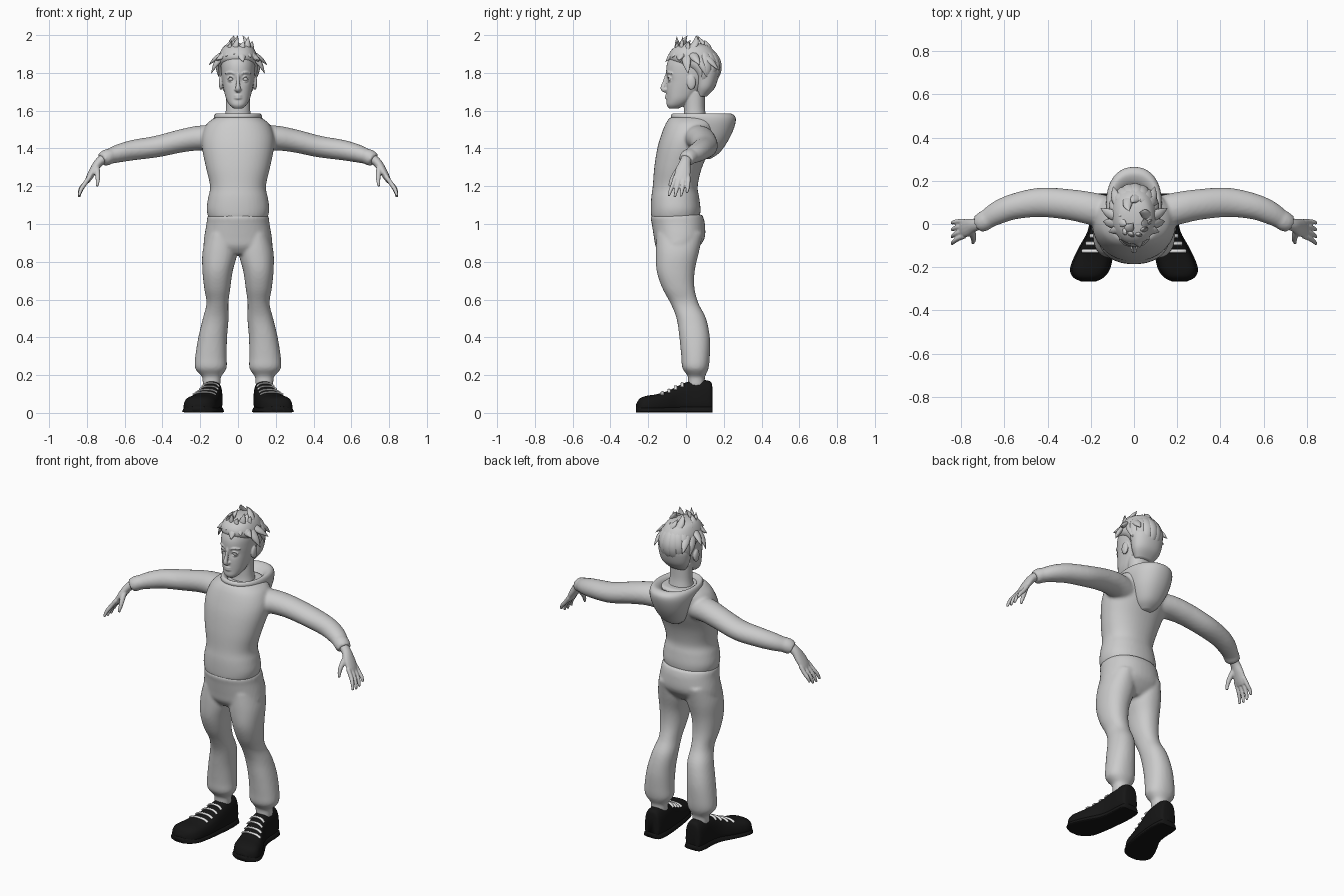
import bpy, bmesh
from math import sin, cos, pi, radians, copysign, exp
from mathutils import Vector

if "Cube" in bpy.data.objects:
    bpy.data.objects.remove(bpy.data.objects["Cube"])


def material(name, value):
    m = bpy.data.materials.new(name)
    m.use_nodes = True
    col = (value, value, value, 1)
    m.diffuse_color = col
    m.node_tree.nodes["Principled BSDF"].inputs["Base Color"].default_value = col
    return m


GREY = material("pale_grey", 0.6)
BLACK = material("shoe_black", 0.008)
WHITE = material("lace_white", 0.85)


def spline(keys, n):
    """Smooth interpolation through a list of equal-length tuples."""
    out = []
    last = len(keys) - 1
    for i in range(last):
        quad = keys[max(i - 1, 0)], keys[i], keys[i + 1], keys[min(i + 2, last)]
        for k in range(n):
            t = k / n
            out.append([b + 0.5 * t * (c - a + t * (2*a - 5*b + 4*c - d + t * (3*(b - c) + d - a)))
                        for a, b, c, d in zip(*quad)])
    out.append(list(keys[-1]))
    return out


def outline(sides, power=2.0):
    """Unit superellipse."""
    def bend(v):
        return copysign(abs(v) ** (2 / power), v)
    return [(bend(cos(2 * pi * i / sides)), bend(sin(2 * pi * i / sides))) for i in range(sides)]


def skin(bm, rings):
    rows = [[bm.verts.new(p) for p in ring] for ring in rings]
    n = len(rows[0])
    for lo, hi in zip(rows, rows[1:]):
        for i in range(n):
            j = (i + 1) % n
            bm.faces.new((lo[i], lo[j], hi[j], hi[i]))
    bm.faces.new(rows[0][::-1])
    bm.faces.new(rows[-1])


def stack(bm, keys, side=1, sides=40, power=2.2):
    """Horizontal sections: height, front y, back y, half width, centre x."""
    keys = [k if len(k) == 5 else (*k, 0) for k in keys]
    shape = outline(sides, power)
    skin(bm, [[Vector((side * (cx + w * c), (f + b) / 2 + (b - f) / 2 * s, z)) for c, s in shape]
              for z, f, b, w, cx in spline(keys, 5)])


def tube(bm, keys, side=1, ref=(0, 1, 0), sides=14, n=5):
    """Sections across a path: x, y, z, thickness radius, width radius."""
    path = spline(keys, n)
    mid = [Vector(p[:3]) for p in path]
    rings = []
    for i, p in enumerate(path):
        along = mid[min(i + 1, len(mid) - 1)] - mid[max(i - 1, 0)]
        u = along.cross(Vector(ref)).normalized()
        v = u.cross(along).normalized()
        ring = [mid[i] + u * p[3] * c + v * p[4] * s for c, s in outline(sides)]
        rings.append([Vector((side * q.x, q.y, q.z)) for q in ring])
    skin(bm, rings)


def ball(bm, centre, radii):
    made = bmesh.ops.create_uvsphere(bm, u_segments=20, v_segments=12, radius=1)["verts"]
    for v in made:
        v.co = Vector(centre) + Vector([a * r for a, r in zip(v.co, radii)])


def finish(name, bm, mat, voxel=0, rounds=3):
    bmesh.ops.recalc_face_normals(bm, faces=bm.faces)
    mesh = bpy.data.meshes.new(name)
    bm.to_mesh(mesh)
    bm.free()
    mesh.materials.append(mat)
    mesh.shade_smooth()
    ob = bpy.data.objects.new(name, mesh)
    bpy.context.collection.objects.link(ob)
    if voxel:
        r = ob.modifiers.new("fuse", "REMESH")
        r.mode, r.voxel_size, r.use_smooth_shade = "VOXEL", voxel, True
        s = ob.modifiers.new("soften", "SMOOTH")
        s.factor, s.iterations = 0.5, rounds


BOTH = ((1, "left"), (-1, "right"))

# Jumper: torso, sleeves and cuffs
bm = bmesh.new()
stack(bm, [(1.025, -.17, .06, .145), (1.035, -.183, .072, .157), (1.08, -.186, .077, .166),
           (1.14, -.184, .07, .158), (1.2, -.176, .062, .148), (1.3, -.168, .085, .17),
           (1.4, -.152, .13, .19), (1.47, -.132, .155, .19), (1.53, -.108, .16, .165),
           (1.565, -.085, .15, .12)])
for s, _ in BOTH:
    tube(bm, [(.1, .05, 1.45, .07, .075), (.2, .072, 1.455, .066, .075), (.3, .09, 1.44, .061, .071),
              (.43, .1, 1.41, .057, .068), (.55, .082, 1.392, .054, .06), (.63, .052, 1.374, .048, .054),
              (.69, .016, 1.354, .038, .043)], s, sides=24)
    tube(bm, [(.68, .022, 1.36, .041, .046), (.7, .01, 1.35, .042, .046),
              (.72, .0, 1.338, .037, .041)], s, sides=24)
finish("jumper", bm, GREY, .009, 4)

# Hood lying open on the shoulders
bm = bmesh.new()
stack(bm, [(1.345, .06, .13, .03), (1.38, .03, .18, .07), (1.45, 0, .228, .105), (1.52, -.05, .258, .125),
           (1.565, -.08, .262, .128), (1.585, -.07, .235, .116), (1.575, -.05, .2, .095),
           (1.55, -.03, .17, .08)])
finish("hood", bm, GREY)

# Trousers
bm = bmesh.new()
stack(bm, [(1.05, -.178, .085, .153), (1.035, -.187, .092, .163), (1, -.181, .1, .167), (.93, -.17, .1, .179),
           (.88, -.16, .07, .18), (.84, -.13, .03, .15)])
for s, _ in BOTH:
    stack(bm, [(.95, -.155, .09, .075, .09), (.85, -.16, .068, .092, .096), (.75, -.155, .046, .08, .108),
               (.66, -.125, .045, .069, .11), (.58, -.082, .066, .058, .109), (.5, -.05, .106, .068, .118),
               (.4, -.035, .126, .076, .134), (.3, -.025, .126, .083, .143), (.24, -.02, .12, .084, .144),
               (.208, 0, .108, .064, .142), (.19, .01, .1, .05, .14), (.14, .01, .1, .046, .14)], s)
finish("trousers", bm, GREY, .009, 3)

# Shoes, soles and laces: y, centre x, half width, height
last = [(.14, .138, .03, .13), (.13, .138, .05, .164), (.08, .138, .058, .172), (.02, .14, .058, .166),
        (-.04, .15, .062, .142), (-.1, .17, .075, .113), (-.16, .19, .085, .096), (-.21, .204, .086, .088),
        (-.245, .21, .066, .074), (-.264, .21, .03, .045)]


def shoe_point(sec, c, s, side):
    y, cx, w, h = sec
    up = (s + 1) / 2
    return Vector((side * (cx + w * c * (1.06 - .2 * up)), y, .002 + h * up))


for s, word in BOTH:
    sections = spline(last, 5)
    bm = bmesh.new()
    skin(bm, [[shoe_point(q, c, t, s) for c, t in outline(36, 2.9)] for q in sections])
    skin(bm, [[shoe_point((y * 1.005, cx, w + .005, .032), c, t, s) for c, t in outline(36, 6)]
              for y, cx, w, h in sections])
    finish(word + "_shoe", bm, BLACK)

    bm = bmesh.new()
    for y in (-.02, -.055, -.09, -.125):
        near = min(sections, key=lambda q: abs(q[0] - y))
        sec = (y, near[1], near[2] + .003, near[3] + .003)
        arc = [p for p in outline(36, 2.9)[4:15]]
        tube(bm, [(*shoe_point(sec, c, t, 1), .005, .009) for c, t in arc], s, sides=8, n=2)
    finish(word + "_laces", bm, WHITE)

# Hands: palm, fingers and thumb
for s, word in BOTH:
    bm = bmesh.new()
    tube(bm, [(.69, .008, 1.362, .026, .029), (.735, -.004, 1.328, .024, .03), (.765, -.015, 1.285, .021, .041),
              (.788, -.022, 1.245, .017, .042), (.8, -.025, 1.222, .011, .037)], s)
    for i in range(4):
        off = (i - 1.5) * .023
        drop = (.006, 0, .003, .022)[i]
        tube(bm, [(.785, off - .022, 1.25, .012, .012), (.812, off * 1.15 - .028, 1.212, .012, .011),
                  (.832, off * 1.3 - .036, 1.178 + drop / 2, .011, .01),
                  (.842, off * 1.4 - .044, 1.142 + drop, .007, .007)], s)
    tube(bm, [(.75, -.02, 1.31, .016, .016), (.745, -.05, 1.275, .015, .015),
              (.742, -.073, 1.238, .012, .012), (.746, -.088, 1.2, .007, .008)], s)
    finish(word + "_hand", bm, GREY, .005, 2)

# Head: skull with eye sockets, neck, nose, lips, brows, lids and ears
bm = bmesh.new()
stack(bm, [(1.612, -.09, -.04, .024), (1.63, -.102, 0, .045), (1.66, -.102, .04, .062), (1.7, -.103, .08, .073),
           (1.75, -.102, .12, .083), (1.8, -.105, .15, .089), (1.85, -.1, .16, .09), (1.9, -.075, .145, .08),
           (1.94, -.03, .1, .045)], sides=72)
for v in bm.verts:
    if v.co.y < 0:
        d = Vector((abs(v.co.x) - .037, v.co.z - 1.768)).length
        v.co.y += .013 * exp(-(d / .019) ** 2)
stack(bm, [(1.54, -.02, .115, .075), (1.58, -.012, .105, .067), (1.62, -.01, .1, .064), (1.7, -.01, .1, .064)])
tube(bm, [(0, -.095, 1.8, .008, .012), (0, -.112, 1.75, .009, .012), (0, -.122, 1.716, .014, .013),
          (0, -.1, 1.703, .012, .01)])
for z, r in ((1.68, .007), (1.668, .008)):
    tube(bm, [(-.027, -.092, z - .002, .003, .004), (0, -.104, z, r, r), (.027, -.092, z - .002, .003, .004)])
for s, _ in BOTH:
    ball(bm, (s * .011, -.105, 1.712), (.009, .01, .008))
    ball(bm, (s * .09, .028, 1.748), (.012, .024, .038))
    tube(bm, [(.014, -.1, 1.794, .005, .005), (.04, -.094, 1.803, .006, .007), (.066, -.072, 1.797, .004, .005)], s)
    tube(bm, [(.018, -.089, 1.766, .004, .004), (.037, -.094, 1.781, .005, .005), (.058, -.08, 1.769, .004, .004)], s)
    tube(bm, [(.02, -.088, 1.762, .003, .003), (.037, -.09, 1.753, .004, .004), (.056, -.08, 1.762, .003, .003)], s)
finish("head", bm, GREY, .004, 2)

bm = bmesh.new()
for s, _ in BOTH:
    ball(bm, (s * .037, -.077, 1.767), (.017, .016, .014))
finish("eyes", bm, GREY)

# Hair: a close cap and swept locks laid over it
bm = bmesh.new()
stack(bm, [(1.675, .055, .11, .055), (1.72, .048, .152, .085), (1.78, .04, .172, .098), (1.82, 0, .176, .103),
           (1.86, -.08, .172, .104), (1.9, -.09, .16, .098), (1.94, -.055, .125, .075), (1.955, 0, .08, .04)])
finish("hair_cap", bm, GREY)


def on_head(turn, rise, scale):
    a, e = radians(turn), radians(rise)
    return Vector((.105 * cos(e) * sin(a) * scale, .04 - .13 * cos(e) * cos(a) * scale,
                   1.83 + .115 * sin(e) * scale))


def lock(bm, turns, rises, scales, r):
    """Tapered lock from root to tip; turn 0 is the front."""
    keys = []
    for k in range(5):
        t = k / 4
        p = on_head(turns[0] + (turns[1] - turns[0]) * t, rises[0] + (rises[1] - rises[0]) * t,
                    scales[0] + (scales[1] - scales[0]) * t ** 2)
        width = max(r * (.75 + t - 1.72 * t ** 3), .001)
        keys.append((*p, width * .6, width))
    root, tip = Vector(keys[0][:3]), Vector(keys[-1][:3])
    tube(bm, keys, ref=(tip - root).cross(root - Vector((0, .04, 1.83))).normalized(), sides=10, n=4)


bm = bmesh.new()
for k in range(7):                       # back of the head
    lock(bm, (128 + 15 * k, 122 + 19 * k), (62, -62 + 6 * (k % 2)), (.98, 1.03), .033)
for s, _ in BOTH:                        # sides
    for k in range(5):
        lock(bm, (s * (48 + 17 * k), s * (62 + 19 * k)), (52, (14, -12, 4, -22, -6)[k]),
             (.92, (1.3, 1.4, 1.5, 1.2, 1.38)[k]), .024)
for k in range(6):                       # fringe
    lock(bm, (-38 + 15 * k, -62 + 25 * k), (66, (14, 24, 30, 12, 22, 12)[k]), (.95, 1.2), .027)
for k in range(9):                       # crown
    lock(bm, (40 * k - 20, 40 * k + 35), (38, 60 + 10 * (k % 3)), (.95, 1.2 + .14 * (k % 3)), .024)
for k in range(5):                       # upright tips at the front
    lock(bm, (-60 + 30 * k, -25 + 25 * k), (42, 58 + 6 * (k % 2)), (.95, 1.42 + .14 * (k % 2)), .02)
finish("hair_locks", bm, GREY)
